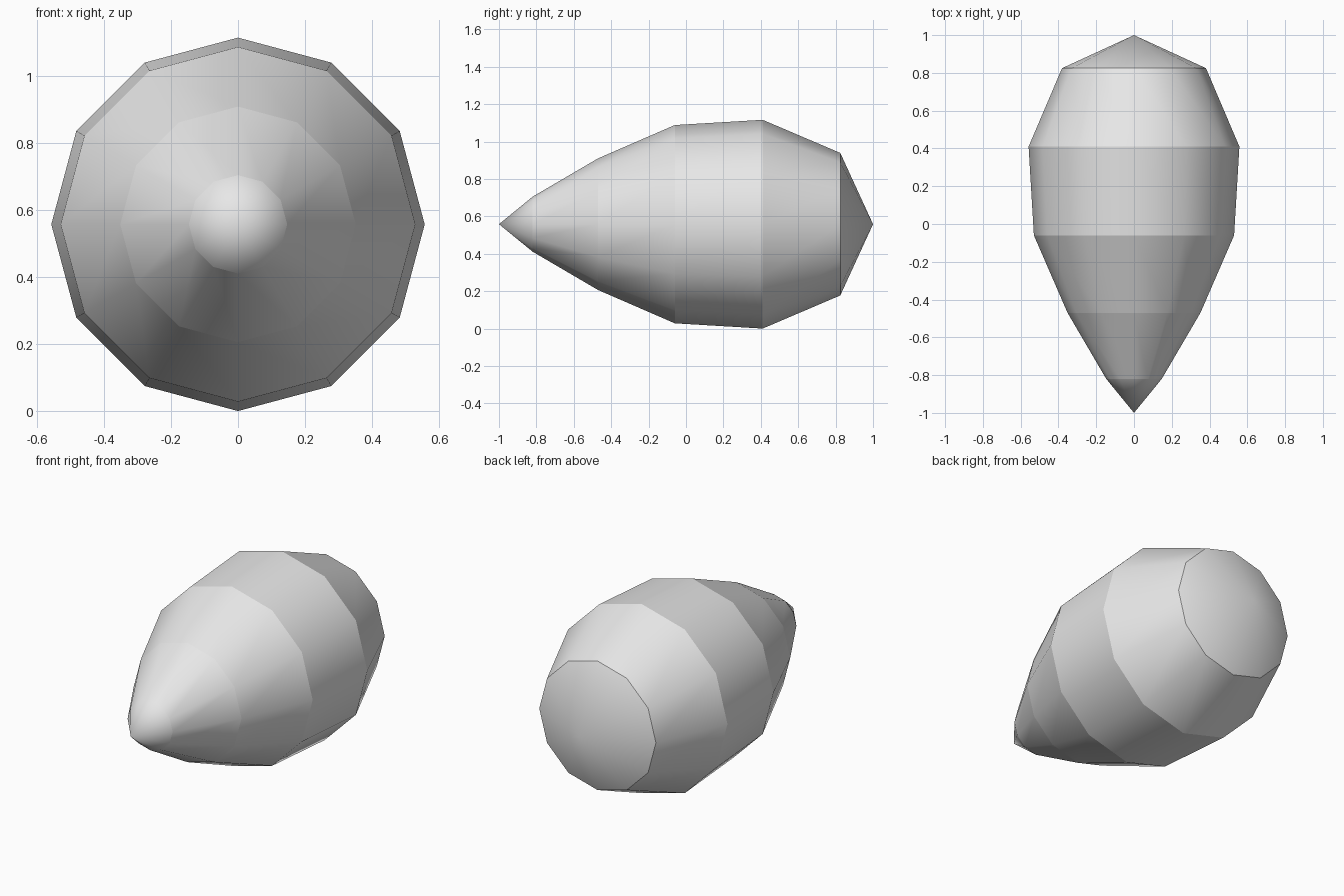
import bpy, bmesh, math

if "Cube" in bpy.data.objects:
    bpy.data.objects.remove(bpy.data.objects["Cube"])

SIDES = 12
CENTRE_Z = 0.558
# (y, radius) of each ring, front to back
RINGS = [(-0.82, 0.147), (-0.47, 0.352), (-0.06, 0.53), (0.41, 0.558), (0.825, 0.381)]

grey = bpy.data.materials.new("light grey")
grey.diffuse_color = (0.8, 0.8, 0.8, 1)
grey.use_nodes = True
grey.node_tree.nodes["Principled BSDF"].inputs["Base Color"].default_value = grey.diffuse_color

bm = bmesh.new()


def ring(y, r):
    return [bm.verts.new((r * math.cos(2 * math.pi * i / SIDES), y,
                          CENTRE_Z + r * math.sin(2 * math.pi * i / SIDES)))
            for i in range(SIDES)]


# Tapered body lathed along y, closed by a point at each end
rings = [ring(y, r) for y, r in RINGS]
front_tip = bm.verts.new((0, -1, CENTRE_Z))
back_tip = bm.verts.new((0, 1, CENTRE_Z))
for i in range(SIDES):
    j = (i + 1) % SIDES
    bm.faces.new((front_tip, rings[0][i], rings[0][j]))
    for a, b in zip(rings, rings[1:]):
        bm.faces.new((a[i], b[i], b[j], a[j]))
    bm.faces.new((back_tip, rings[-1][j], rings[-1][i]))
bmesh.ops.recalc_face_normals(bm, faces=bm.faces)

# Smooth around the body, crisp between the bands
for f in bm.faces:
    f.smooth = True
for e in bm.edges:
    e.smooth = abs(e.verts[0].co.y - e.verts[1].co.y) > 1e-4

mesh = bpy.data.meshes.new("tapered_body")
bm.to_mesh(mesh)
bm.free()
mesh.materials.append(grey)
body = bpy.data.objects.new("tapered_body", mesh)
bpy.context.collection.objects.link(body)
